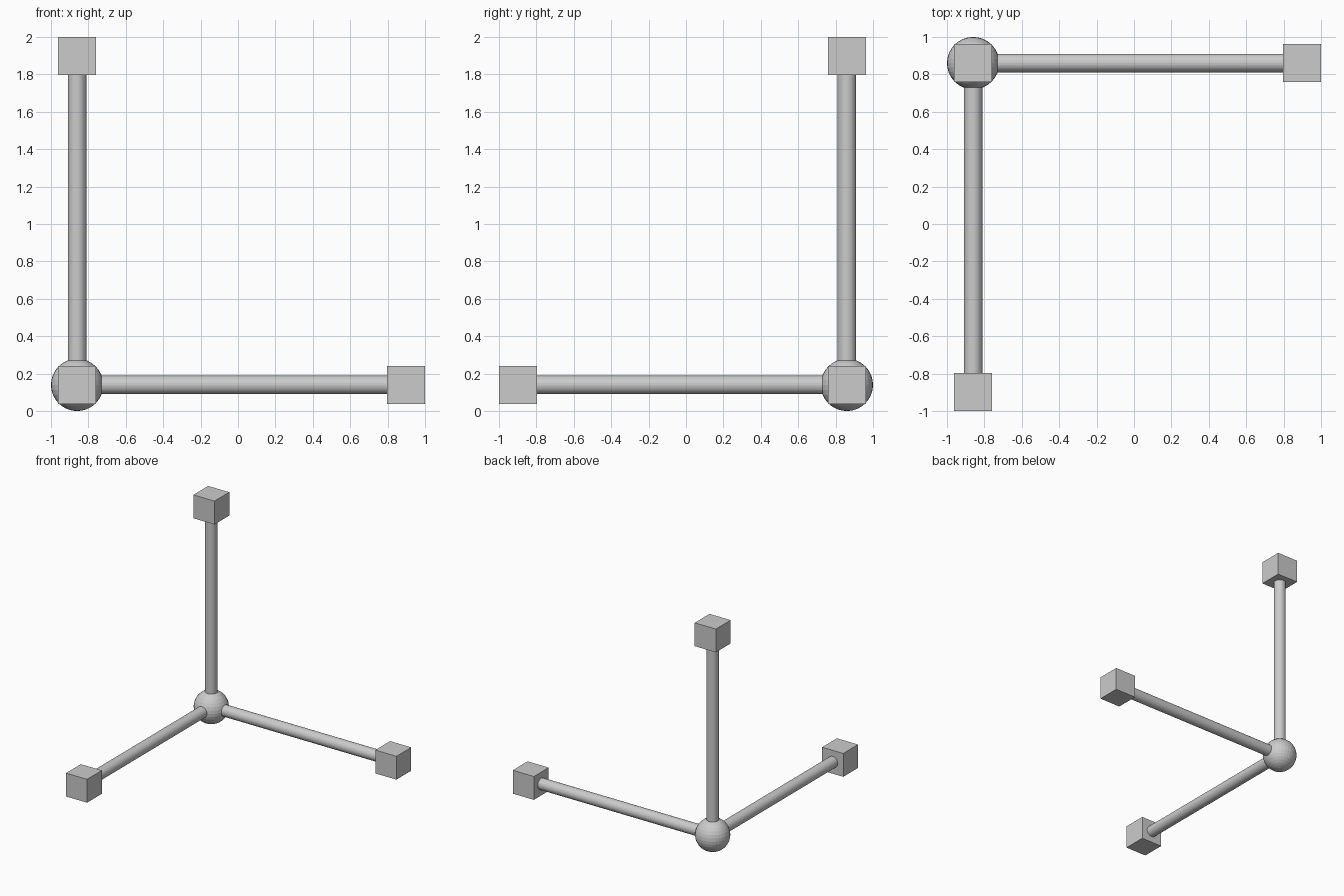
import bpy
from mathutils import Vector

if "Cube" in bpy.data.objects:
    bpy.data.objects.remove(bpy.data.objects["Cube"])

HUB = Vector((-0.86, 0.86, 0.14))
HUB_R, ROD_R, CUBE, REACH = 0.14, 0.049, 0.204, 1.758

# Central ball
bpy.ops.mesh.primitive_uv_sphere_add(segments=32, ring_count=16, radius=HUB_R, location=HUB)
bpy.context.object.name = "hub_ball"


def add_arm(name, direction):
    """Rod from the hub centre with a cube at its end."""
    d = Vector(direction)
    length = REACH - CUBE / 2
    bpy.ops.mesh.primitive_cylinder_add(
        vertices=32, radius=ROD_R, depth=length, location=HUB + d * length / 2,
        rotation=d.to_track_quat('Z', 'Y').to_euler())
    bpy.context.object.name = name + "_rod"
    bpy.ops.mesh.primitive_cube_add(size=CUBE, location=HUB + d * REACH)
    bpy.context.object.name = name + "_end_cube"


# Three perpendicular arms
add_arm("right", (1, 0, 0))
add_arm("front", (0, -1, 0))
add_arm("upright", (0, 0, 1))
